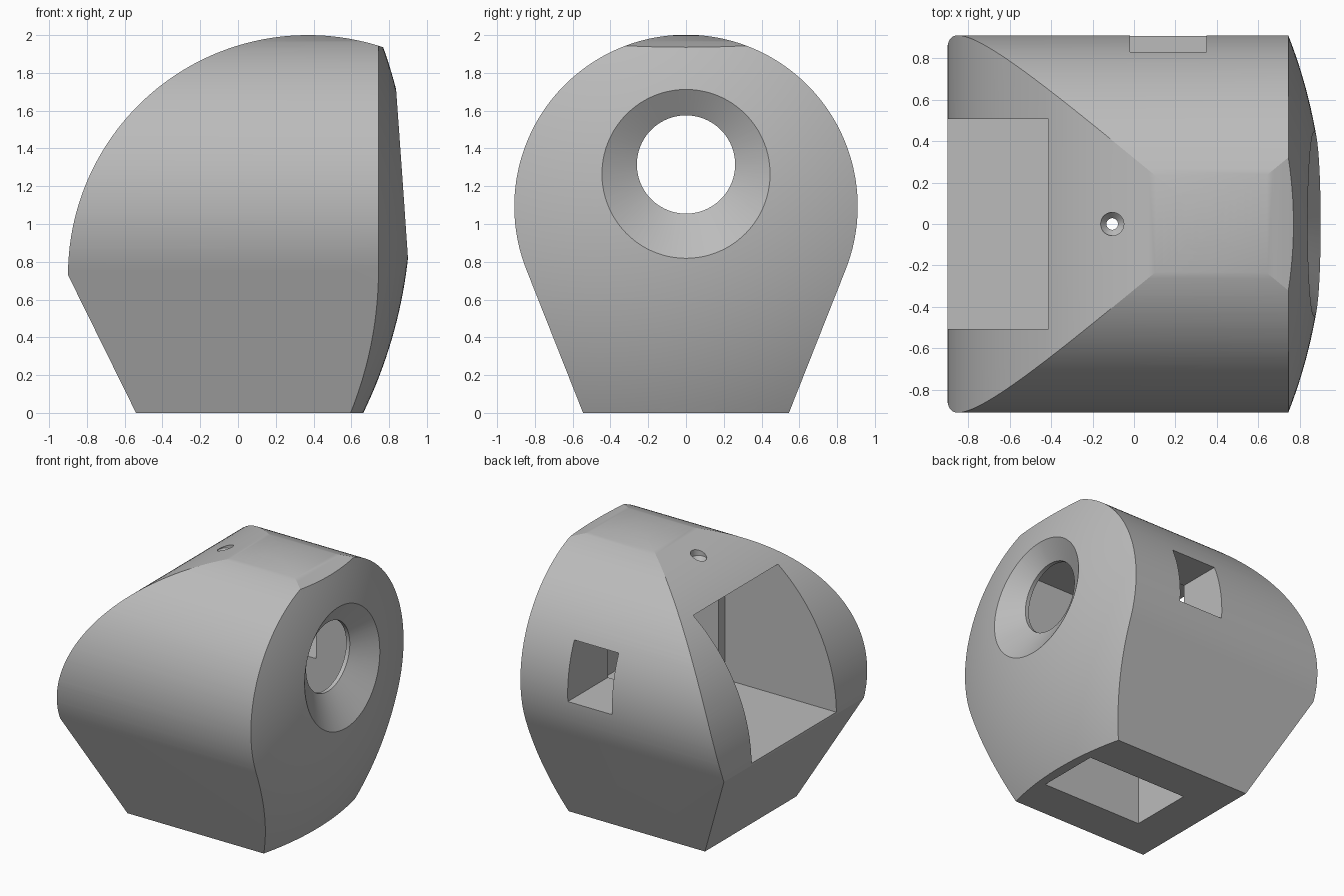
import bpy, bmesh
from math import sin, cos, pi, radians, sqrt, acos, atan2
from mathutils import Vector

if "Cube" in bpy.data.objects:
    bpy.data.objects.remove(bpy.data.objects["Cube"])

grey = bpy.data.materials.new("plain grey")
grey.use_nodes = True
grey.diffuse_color = (0.5, 0.5, 0.5, 1)
grey.node_tree.nodes["Principled BSDF"].inputs["Base Color"].default_value = (0.5, 0.5, 0.5, 1)


def finish(name, bm):
    bmesh.ops.recalc_face_normals(bm, faces=bm.faces)
    mesh = bpy.data.meshes.new(name)
    bm.to_mesh(mesh)
    bm.free()
    mesh.materials.append(grey)
    obj = bpy.data.objects.new(name, mesh)
    bpy.context.collection.objects.link(obj)
    return obj


def prism(name, points, depth):
    """Extrude a closed outline of 3D points along a vector."""
    bm = bmesh.new()
    face = bm.faces.new([bm.verts.new(p) for p in points])
    new = bmesh.ops.extrude_face_region(bm, geom=[face])["geom"]
    verts = [g for g in new if isinstance(g, bmesh.types.BMVert)]
    bmesh.ops.translate(bm, verts=verts, vec=Vector(depth))
    return finish(name, bm)


def box(name, x, y, z):
    corners = [(x[0], y[0]), (x[1], y[0]), (x[1], y[1]), (x[0], y[1])]
    return prism(name, [(a, b, z[0]) for a, b in corners], (0, 0, z[1] - z[0]))


def lathe(name, profile, place, segments=96):
    """Turn (radius, height) points into a capped solid; place maps to world."""
    bm = bmesh.new()
    rings = []
    for r, h in profile:
        angles = [2 * pi * i / segments for i in range(segments)]
        rings.append([bm.verts.new(place(r * cos(a), r * sin(a), h)) for a in angles])
    for low, high in zip(rings, rings[1:]):
        for i in range(segments):
            j = (i + 1) % segments
            bm.faces.new((low[i], low[j], high[j], high[i]))
    bm.faces.new(rings[0])
    bm.faces.new(rings[-1])
    return finish(name, bm)


def combine(target, tool, operation):
    mod = target.modifiers.new("cut", 'BOOLEAN')
    mod.operation = operation
    mod.solver = 'EXACT'
    mod.object = tool
    bpy.context.view_layer.objects.active = target
    bpy.ops.object.modifier_apply(modifier=mod.name)
    bpy.data.objects.remove(tool)


# Teardrop cross-section: round top with tangent sides down to a narrow base
mid, rad, base = 1.093, 0.909, 0.545
tangent = atan2(base, mid) + acos(rad / sqrt(base**2 + mid**2))
steps = 120
outline = [(-1.2, -base, 0), (-1.2, base, 0)]
for i in range(steps + 1):
    a = tangent + (2 * pi - 2 * tangent) * i / steps
    outline.append((-1.2, rad * sin(a), mid - rad * cos(a)))
housing = prism("housing", outline, (2.6, 0, 0))

# Side profile: big arc over the back, sloping in to the base
side = [(1.19, -1.2, 0), (-0.54, -1.2, 0)]
for i in range(81):
    a = radians(180 - 130 * i / 80)
    side.append((0.37 + 1.27 * cos(a), -1.2, 0.73 + 1.27 * sin(a)))
combine(housing, prism("side_profile", side, (0, 2.4, 0)), 'INTERSECT')

# Shallow dome on the face
dome = [(1.6, -1.5)]
for i in range(33):
    r = 1.6 - 1.59 * i / 32
    dome.append((r, 0.915 - 2.5 + sqrt(6.25 - r * r)))
combine(housing, lathe("face_dome", dome, lambda u, v, h: (h, u, mid + v), 128), 'INTERSECT')

# Inner chamber, open at the back, narrower toward the face
combine(housing, box("chamber", (-1.3, 0.03), (-0.505, 0.505), (0.745, 1.73)), 'DIFFERENCE')
combine(housing, box("front_chamber", (-0.1, 0.72), (-0.43, 0.43), (0.745, 1.73)), 'DIFFERENCE')

# Slot in the side wall and well through the base
combine(housing, box("side_slot", (-0.02, 0.35), (0.3, 1.2), (1.03, 1.465)), 'DIFFERENCE')
combine(housing, box("base_well", (-0.24, 0.59), (-0.24, 0.24), (-0.2, 0.9)), 'DIFFERENCE')

# Flared round opening in the face
flare = [(0.26, 0.5), (0.26, 0.75), (0.26 + 0.35 * 1.58, 1.1)]
combine(housing, lathe("lens_opening", flare, lambda u, v, h: (h, u, 1.315 + v)), 'DIFFERENCE')

# Countersunk screw hole in the roof
screw = [(0.028, 1.6), (0.028, 1.85), (0.056, 1.88), (0.056, 2.1)]
combine(housing, lathe("screw_hole", screw, lambda u, v, h: (u - 0.105, v, h), 32), 'DIFFERENCE')

bpy.ops.object.select_all(action='DESELECT')
housing.select_set(True)
bpy.context.view_layer.objects.active = housing
bpy.ops.object.shade_smooth_by_angle(angle=radians(20))
